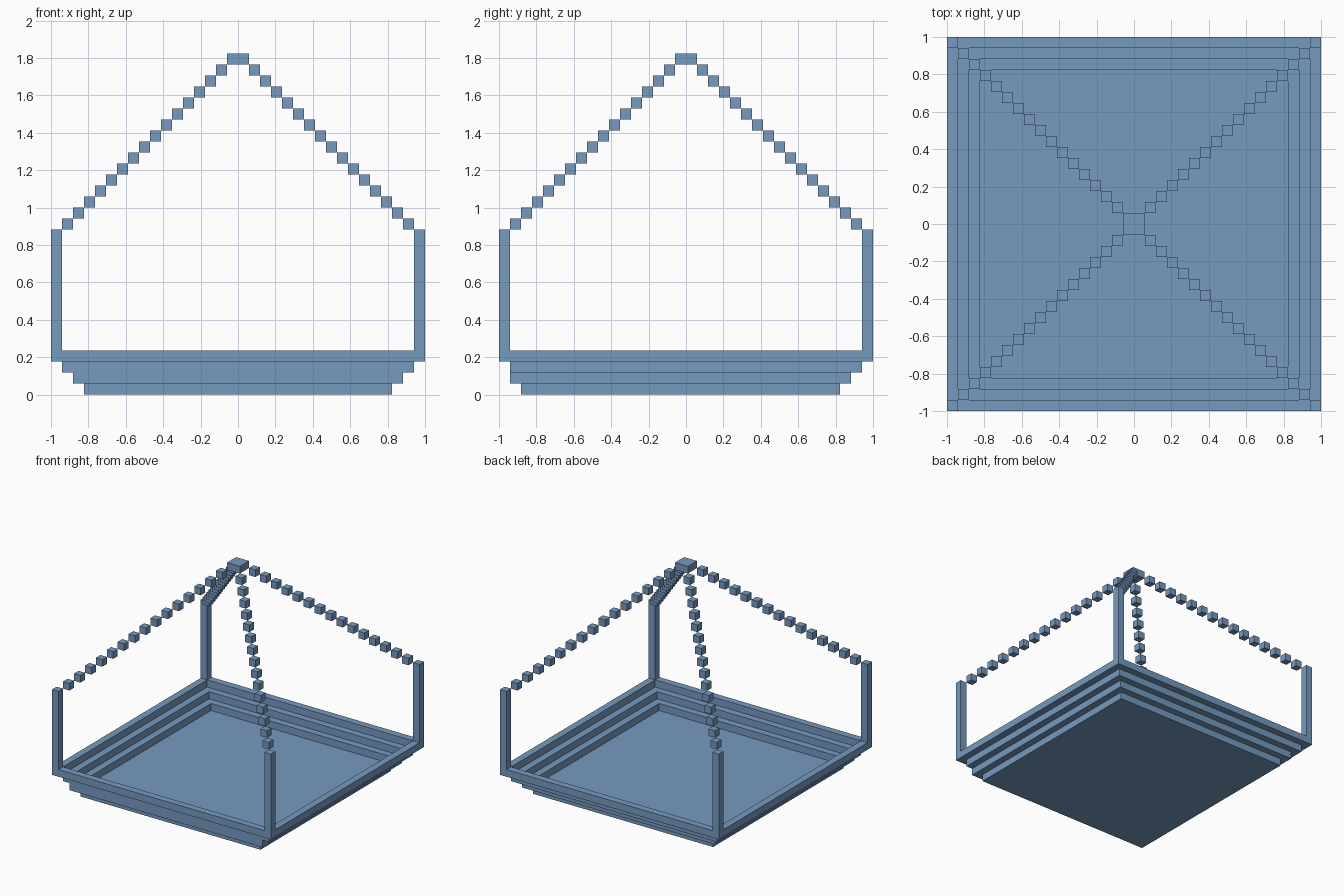
import bpy
import bmesh
from mathutils import Matrix, Vector

if "Cube" in bpy.data.objects:
    bpy.data.objects.remove(bpy.data.objects["Cube"], do_unlink=True)

U = 2 / 34  # one grid block

# Single flat blue
blue = bpy.data.materials.new("steel_blue")
blue.use_nodes = True
colour = (0.181, 0.323, 0.527, 1)
blue.diffuse_color = colour
blue.node_tree.nodes["Principled BSDF"].inputs["Base Color"].default_value = colour


def finish(name, bm):
    """Scale from block units, recalculate normals and link the object."""
    bmesh.ops.scale(bm, vec=(U, U, U), verts=bm.verts)
    bmesh.ops.recalc_face_normals(bm, faces=bm.faces)
    mesh = bpy.data.meshes.new(name)
    bm.to_mesh(mesh)
    bm.free()
    mesh.materials.append(blue)
    obj = bpy.data.objects.new(name, mesh)
    bpy.context.collection.objects.link(obj)
    return obj


def add_box(bm, lo, hi):
    lo, hi = Vector(lo), Vector(hi)
    bmesh.ops.create_cube(bm, size=1, matrix=Matrix.Translation((lo + hi) / 2)
                          @ Matrix.Diagonal((*(hi - lo), 1)))


def box(name, lo, hi):
    bm = bmesh.new()
    add_box(bm, lo, hi)
    return finish(name, bm)


def frame(name, half_x, y0, y1, inner, z):
    """Rectangular ring, one block tall, with a square opening."""
    bm = bmesh.new()

    def loop(x, a, b, h):
        return [bm.verts.new(p) for p in ((-x, a, h), (x, a, h), (x, b, h), (-x, b, h))]

    rings = [loop(half_x, y0, y1, z), loop(half_x, y0, y1, z + 1),
             loop(inner, -inner, inner, z + 1), loop(inner, -inner, inner, z)]
    for r in range(4):
        a, b = rings[r], rings[(r + 1) % 4]
        for i in range(4):
            j = (i + 1) % 4
            bm.faces.new((a[i], a[j], b[j], b[i]))
    return finish(name, bm)


# Stepped tray
box("tray_floor", (-14, -15, 0), (14, 14, 1))
frame("tray_lower_step", 15, -16, 15, 14, 1)
frame("tray_upper_step", 16, -16, 16, 15, 2)
frame("tray_rim", 17, -17, 17, 16, 3)

# Corner posts and the chains of blocks climbing to the centre
for sx, side in ((1, "left"), (-1, "right")):
    for sy, end in ((-1, "front"), (1, "back")):
        c = Vector((sx * 16.5, sy * 16.5, 0))
        h = Vector((0.5, 0.5, 0))
        box(f"{end}_{side}_post", c - h + Vector((0, 0, 4)), c + h + Vector((0, 0, 15)))
        bm = bmesh.new()
        for k in range(15):
            p = Vector((sx * (15.5 - k), sy * (15.5 - k), 15.5 + k))
            add_box(bm, p - Vector((0.5, 0.5, 0.5)), p + Vector((0.5, 0.5, 0.5)))
        finish(f"{end}_{side}_chain", bm)

# Hanging block at the top
box("top_block", (-1, -1, 30), (1, 1, 31))
